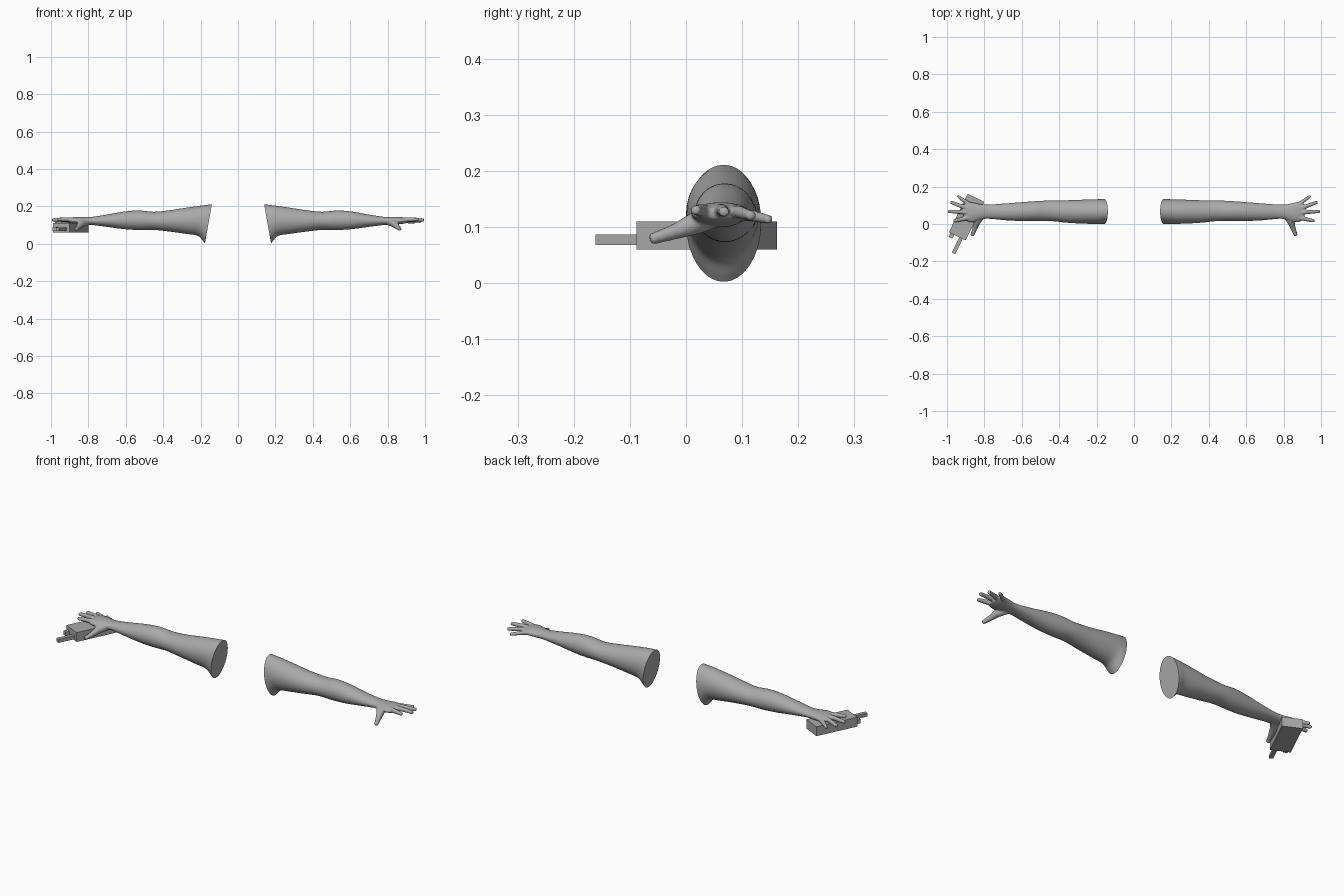
import bpy, bmesh, math
from mathutils import Vector, Matrix

if "Cube" in bpy.data.objects:
    bpy.data.objects.remove(bpy.data.objects["Cube"])


def material(name, rgb):
    m = bpy.data.materials.new(name)
    m.use_nodes = True
    m.diffuse_color = (*rgb, 1)
    m.node_tree.nodes["Principled BSDF"].inputs["Base Color"].default_value = (*rgb, 1)
    return m


GREY = material("plain grey", (0.4, 0.4, 0.4))


def add_object(name, bm):
    bmesh.ops.recalc_face_normals(bm, faces=bm.faces)
    mesh = bpy.data.meshes.new(name)
    bm.to_mesh(mesh)
    bm.free()
    mesh.materials.append(GREY)
    obj = bpy.data.objects.new(name, mesh)
    bpy.context.collection.objects.link(obj)
    return obj


def loft(bm, rings):
    """Skin a list of point rings and close both ends."""
    loops = [[bm.verts.new(p) for p in ring] for ring in rings]
    for a, b in zip(loops, loops[1:]):
        for i in range(len(a)):
            j = (i + 1) % len(a)
            bm.faces.new((a[i], a[j], b[j], b[i]))
    bm.faces.new(loops[0])
    bm.faces.new(loops[-1][::-1])


def blend(a, b, c, d, t):
    """Catmull-Rom value between b and c."""
    return b + 0.5 * t * (c - a + t * (2*a - 5*b + 4*c - d + t * (3*(b - c) + d - a)))


def smooth_rows(rows, steps=5):
    out = []
    for i in range(len(rows) - 1):
        four = [rows[max(0, min(len(rows) - 1, i + k))] for k in (-1, 0, 1, 2)]
        out += [[blend(*v, s / steps) for v in zip(*four)] for s in range(steps)]
    return out + [rows[-1]]


def angles(n):
    return [2 * math.pi * i / n for i in range(n)]


def digit(bm, points):
    """Tapered tube with a rounded tip; points are x, y, z, radius."""
    rows = smooth_rows(points)
    x, y, z, r = rows[-1]
    d = (Vector(rows[-1][:3]) - Vector(rows[-2][:3])).normalized()
    for a in (0.5, 1.0, 1.4):
        tip = Vector((x, y, z)) + d * r * (math.sin(a) - 0.8)
        rows.append([*tip, r * math.cos(a)])
    rows = [q for q in rows if (Vector(q[:3]) - Vector((x, y, z))).dot(d) >= -9]
    side = d.cross(Vector((0, 0, 1))).normalized()
    up = side.cross(d)
    loft(bm, [[Vector(q[:3]) + q[3] * (math.cos(a) * side + math.sin(a) * up)
               for a in angles(14)] for q in rows])


# Arm sections: x at top, x at bottom, y centre, half width, top z, bottom z
ARM = [
    (0.12, 0.165, 0.067, 0.067, 0.214, -0.012),
    (0.15, 0.185, 0.067, 0.067, 0.210, 0.012),
    (0.19, 0.215, 0.066, 0.066, 0.205, 0.042),
    (0.27, 0.28, 0.066, 0.064, 0.194, 0.053),
    (0.36, 0.36, 0.067, 0.060, 0.180, 0.064),
    (0.45, 0.45, 0.071, 0.055, 0.171, 0.074),
    (0.53, 0.53, 0.069, 0.053, 0.178, 0.073),
    (0.61, 0.61, 0.066, 0.050, 0.172, 0.078),
    (0.70, 0.70, 0.065, 0.044, 0.156, 0.090),
    (0.78, 0.78, 0.066, 0.038, 0.144, 0.100),
    (0.82, 0.82, 0.064, 0.042, 0.144, 0.100),
    (0.86, 0.86, 0.062, 0.053, 0.144, 0.104),
    (0.89, 0.89, 0.064, 0.051, 0.140, 0.108),
    (0.91, 0.91, 0.066, 0.036, 0.134, 0.114),
]
DIGITS = [
    [(0.84, 0.045, 0.122, 0.013), (0.90, 0.030, 0.129, 0.012), (0.965, 0.016, 0.130, 0.009)],
    [(0.85, 0.060, 0.122, 0.013), (0.91, 0.063, 0.130, 0.012), (0.994, 0.068, 0.127, 0.009)],
    [(0.85, 0.075, 0.122, 0.013), (0.91, 0.091, 0.127, 0.012), (0.980, 0.117, 0.120, 0.009)],
    [(0.84, 0.085, 0.122, 0.013), (0.89, 0.112, 0.121, 0.011), (0.943, 0.150, 0.113, 0.008)],
    [(0.80, 0.055, 0.116, 0.016), (0.835, 0.018, 0.107, 0.020),
     (0.85, -0.020, 0.092, 0.014), (0.866, -0.063, 0.078, 0.010)],
]


def build_arm(name, sign):
    bm = bmesh.new()
    rings = []
    for xt, xb, yc, w, zt, zb in smooth_rows(ARM):
        ring = []
        for a in angles(32):
            f = (1 + math.sin(a)) / 2
            ring.append((xb + (xt - xb) * f, yc + w * math.cos(a), zb + (zt - zb) * f))
        rings.append(ring)
    loft(bm, rings)
    for d in DIGITS:
        digit(bm, d)
    source = add_object(name, bm)

    # Fuse the arm, palm and fingers into one skin
    fuse = source.modifiers.new("fuse", "REMESH")
    fuse.mode = "VOXEL"
    fuse.voxel_size = 0.004
    soft = source.modifiers.new("soften", "SMOOTH")
    soft.factor, soft.iterations = 0.5, 4
    graph = bpy.context.evaluated_depsgraph_get()
    bm = bmesh.new()
    bm.from_mesh(source.evaluated_get(graph).to_mesh())
    bpy.data.objects.remove(source)

    # Slice the upper end to a flat slanted cap
    cut = bmesh.ops.bisect_plane(bm, geom=bm.verts[:] + bm.edges[:] + bm.faces[:],
                                 plane_co=(0.14, 0, 0.21), plane_no=(-0.21, 0, -0.037),
                                 clear_outer=True)["geom_cut"]
    bmesh.ops.contextual_create(bm, geom=[e for e in cut if isinstance(e, bmesh.types.BMEdge)])
    bmesh.ops.scale(bm, vec=(sign, 1, 1), verts=bm.verts)
    arm = add_object(name, bm)
    bpy.ops.object.select_all(action="DESELECT")
    arm.select_set(True)
    bpy.context.view_layer.objects.active = arm
    bpy.ops.object.shade_smooth_by_angle(angle=math.radians(45))


build_arm("left_arm", 1)
build_arm("right_arm", -1)

# Boxy hand-held device: local -y points along the barrel
PLACE = Matrix.Translation((-0.895, 0.037, 0)) @ Matrix.Rotation(math.radians(-25.9), 4, "Z")


def block(name, low, high):
    bm = bmesh.new()
    bmesh.ops.create_cube(bm, size=1)
    low, high = Vector(low), Vector(high)
    for v in bm.verts:
        v.co = PLACE @ ((low + high) / 2 + v.co * (high - low))
    add_object(name, bm)


block("device_body", (-0.05, -0.1145, 0.06), (0.05, 0.1145, 0.11))
block("device_barrel", (0.012, -0.205, 0.068), (0.032, -0.11, 0.087))
block("device_nub", (-0.040, -0.137, 0.068), (-0.018, -0.11, 0.090))
